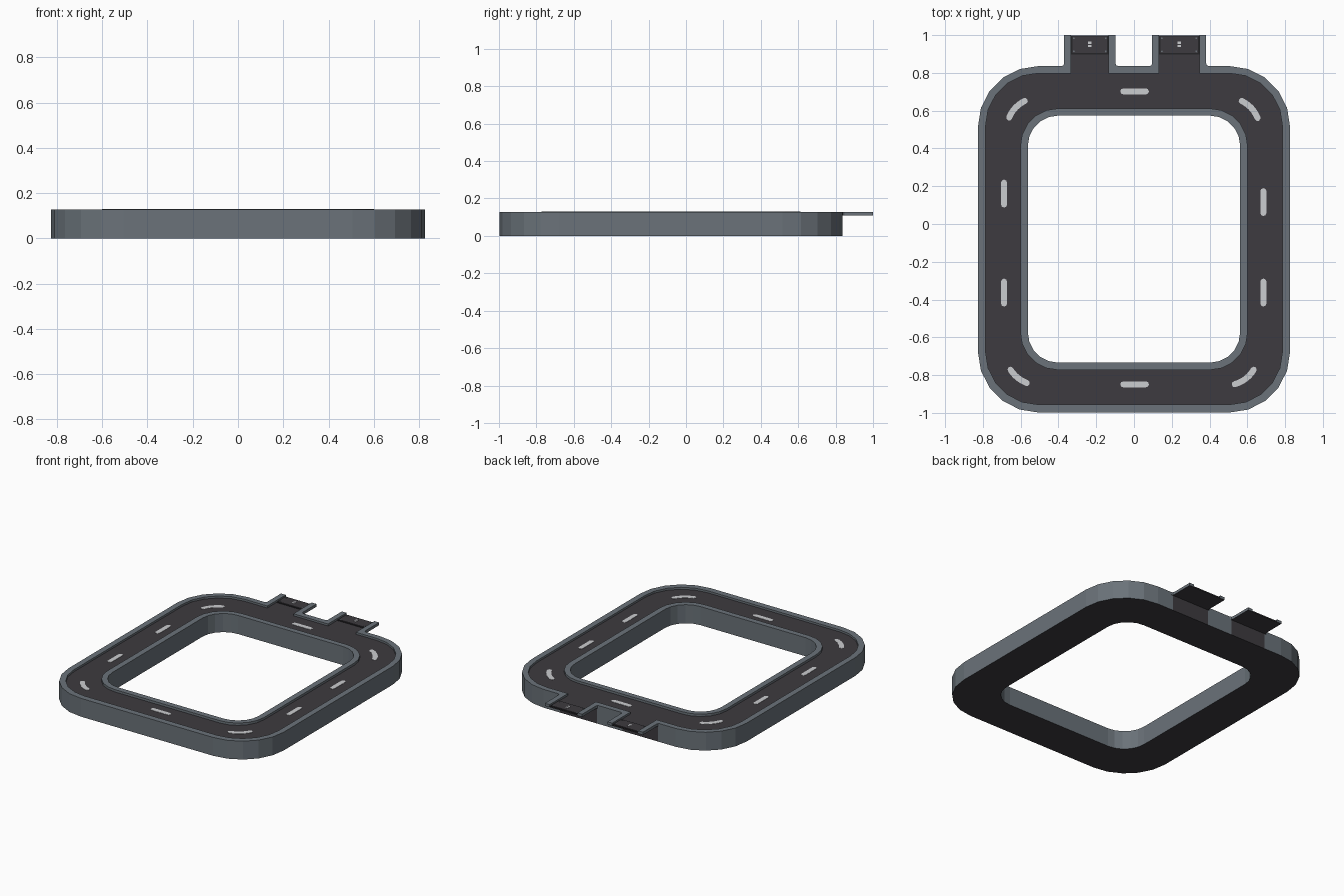
import bpy, bmesh, math

if "Cube" in bpy.data.objects:
    bpy.data.objects.remove(bpy.data.objects["Cube"])


def material(name, rgb):
    m = bpy.data.materials.new(name)
    m.diffuse_color = (*rgb, 1)
    m.use_nodes = True
    m.node_tree.nodes["Principled BSDF"].inputs["Base Color"].default_value = m.diffuse_color
    return m


CURB = material("slate_grey", (0.145, 0.17, 0.193))
ROAD = material("asphalt", (0.047, 0.043, 0.050))
PAINT = material("light_paint", (0.60, 0.61, 0.63))
DARK = material("dark_trim", (0.018, 0.018, 0.020))

ROAD_Z, CURB_Z, SLAB_Z = 0.113, 0.127, 0.108
N = 5  # segments per corner


def finish(name, bm, mats):
    bmesh.ops.recalc_face_normals(bm, faces=bm.faces)
    bm.normal_update()
    if len(mats) > 1:  # undersides take the second colour
        for f in bm.faces:
            f.material_index = 1 if f.normal.z < -0.5 else 0
    me = bpy.data.meshes.new(name)
    bm.to_mesh(me)
    bm.free()
    for m in mats:
        me.materials.append(m)
    ob = bpy.data.objects.new(name, me)
    bpy.context.collection.objects.link(ob)
    return ob


def prism(name, pts, z0, z1, *mats):
    bm = bmesh.new()
    lo = [bm.verts.new((x, y, z0)) for x, y in pts]
    hi = [bm.verts.new((x, y, z1)) for x, y in pts]
    bm.faces.new(lo)
    bm.faces.new(hi)
    for i in range(len(pts)):
        j = (i + 1) % len(pts)
        bm.faces.new((lo[i], lo[j], hi[j], hi[i]))
    return finish(name, bm, mats)


def box(name, x0, x1, y0, y1, z0, z1, *mats):
    return prism(name, [(x0, y0), (x1, y0), (x1, y1), (x0, y1)], z0, z1, *mats)


def band(name, outer, inner, z0, z1, closed, *mats):
    """Solid between two matching paths."""
    bm = bmesh.new()
    rows = [[bm.verts.new(p) for p in ((*o, z0), (*o, z1), (*i, z1), (*i, z0))]
            for o, i in zip(outer, inner)]
    n = len(rows)
    for k in range(n if closed else n - 1):
        a, b = rows[k], rows[(k + 1) % n]
        for s in range(4):
            t = (s + 1) % 4
            bm.faces.new((a[s], b[s], b[t], a[t]))
    if not closed:
        bm.faces.new(rows[0])
        bm.faces.new(rows[-1])
    return finish(name, bm, mats)


def loop(hx, y0, y1, r):
    """Rounded rectangle, anticlockwise from the top left corner."""
    pts = []
    for cx, cy, a in ((-hx + r, y1 - r, 90), (-hx + r, y0 + r, 180),
                      (hx - r, y0 + r, 270), (hx - r, y1 - r, 0)):
        for k in range(N + 1):
            t = math.radians(a + 90 * k / N)
            pts.append((cx + r * math.cos(t), cy + r * math.sin(t)))
    return pts


edge = loop(0.826, -0.998, 0.836, 0.32)
road_out = loop(0.786, -0.956, 0.798, 0.28)
road_in = loop(0.602, -0.773, 0.612, 0.20)
hole = loop(0.562, -0.734, 0.574, 0.16)

# Main loop: road, inner curb, outer curb open where the exits leave
band("road", road_out, road_in, 0, ROAD_Z, True, ROAD)
band("inner_curb", road_in, hole, 0, 0.129, True, CURB, ROAD)
XL, XR = -0.370, 0.382
band("outer_curb", [(XL, 0.836)] + edge + [(XR, 0.836)],
     [(XL, 0.798)] + road_out + [(XR, 0.798)], 0, CURB_Z, False, CURB, ROAD)
box("middle_curb", -0.098, 0.096, 0.798, 0.836, 0, CURB_Z, CURB, ROAD)

# Two exits at the back: slab, curbs, end plate
for side, x0, x1 in (("left", XL, -0.098), ("right", 0.096, XR)):
    a, b = x0 + 0.036, x1 - 0.036
    box(side + "_exit_base", x0, x1, 0.798, 0.836, 0, SLAB_Z, ROAD)
    box(side + "_exit_slab", a, b, 0.798, 0.998, SLAB_Z, ROAD_Z, ROAD)
    for part, c0, c1, out in (("a", x0, a, -1), ("b", b, x1, 1)):
        box(f"{side}_exit_curb_{part}", c0, c1, 0.798, 1.0, SLAB_Z, CURB_Z, CURB, ROAD)
        e = x0 if out < 0 else x1
        prism(f"{side}_exit_fillet_{part}",
              [(e, 0.836), (e + out * 0.014, 0.836), (e + out * 0.004, 0.84), (e, 0.85)],
              SLAB_Z, CURB_Z, CURB, ROAD)
    cx = (a + b) / 2
    box(side + "_plate_rim", a, b, 0.898, 0.998, ROAD_Z, ROAD_Z + 0.003, DARK)
    box(side + "_plate", a + 0.008, b - 0.008, 0.905, 0.992, ROAD_Z, ROAD_Z + 0.006, ROAD)
    for i, x in enumerate((a + 0.016, b - 0.016)):
        for j, y in enumerate((0.914, 0.983)):
            pts = [(x + 0.005 * math.cos(k * math.pi / 4), y + 0.005 * math.sin(k * math.pi / 4))
                   for k in range(8)]
            prism(f"{side}_bolt_{i}{j}", pts, ROAD_Z, ROAD_Z + 0.008, CURB)
    # small double-bar marker
    for i, y in enumerate((0.936, 0.953)):
        box(f"{side}_marker_{i}", cx - 0.009, cx + 0.009, y, y + 0.012,
            ROAD_Z, ROAD_Z + 0.008, PAINT)


def dash(name, path, w=0.016):
    """Painted stripe with rounded ends along a path."""
    left, right, caps = [], [], []
    for i, (x, y) in enumerate(path):
        p, q = path[max(i - 1, 0)], path[min(i + 1, len(path) - 1)]
        t = math.atan2(q[1] - p[1], q[0] - p[0])
        left.append((x - w * math.sin(t), y + w * math.cos(t)))
        right.append((x + w * math.sin(t), y - w * math.cos(t)))
        if i in (0, len(path) - 1):
            base = t + (math.pi if i == 0 else 0)
            caps.append([(x + w * math.cos(base + s), y + w * math.sin(base + s))
                         for s in (-math.pi / 4, 0, math.pi / 4)])
    prism(name, right + caps[1] + left[::-1] + caps[0], ROAD_Z - 0.001, ROAD_Z + 0.002, PAINT)


# Straight lane dashes
for i, y in enumerate((0.702, -0.849)):
    dash(f"cross_dash_{i}", [(-0.057, y), (0.063, y)])
for i, (x, y) in enumerate(((-0.688, 0.161), (-0.688, -0.363), (0.685, 0.116), (0.685, -0.363))):
    dash(f"side_dash_{i}", [(x, y - 0.058), (x, y + 0.058)])

# Curved corner dashes
for i, (cx, cy, r, a0, a1) in enumerate(((-0.508, 0.502, 0.165, 115, 158),
                                         (0.5, 0.502, 0.165, 21, 65),
                                         (-0.508, -0.68, 0.172, 212, 250),
                                         (0.5, -0.68, 0.172, 290, 328))):
    if i == 3:  # tighter turn on this corner
        cx, cy, r, a0, a1 = 0.49, -0.688, 0.166, 285, 330
    arc = [math.radians(a0 + (a1 - a0) * k / 6) for k in range(7)]
    dash(f"corner_dash_{i}", [(cx + r * math.cos(t), cy + r * math.sin(t)) for t in arc])
